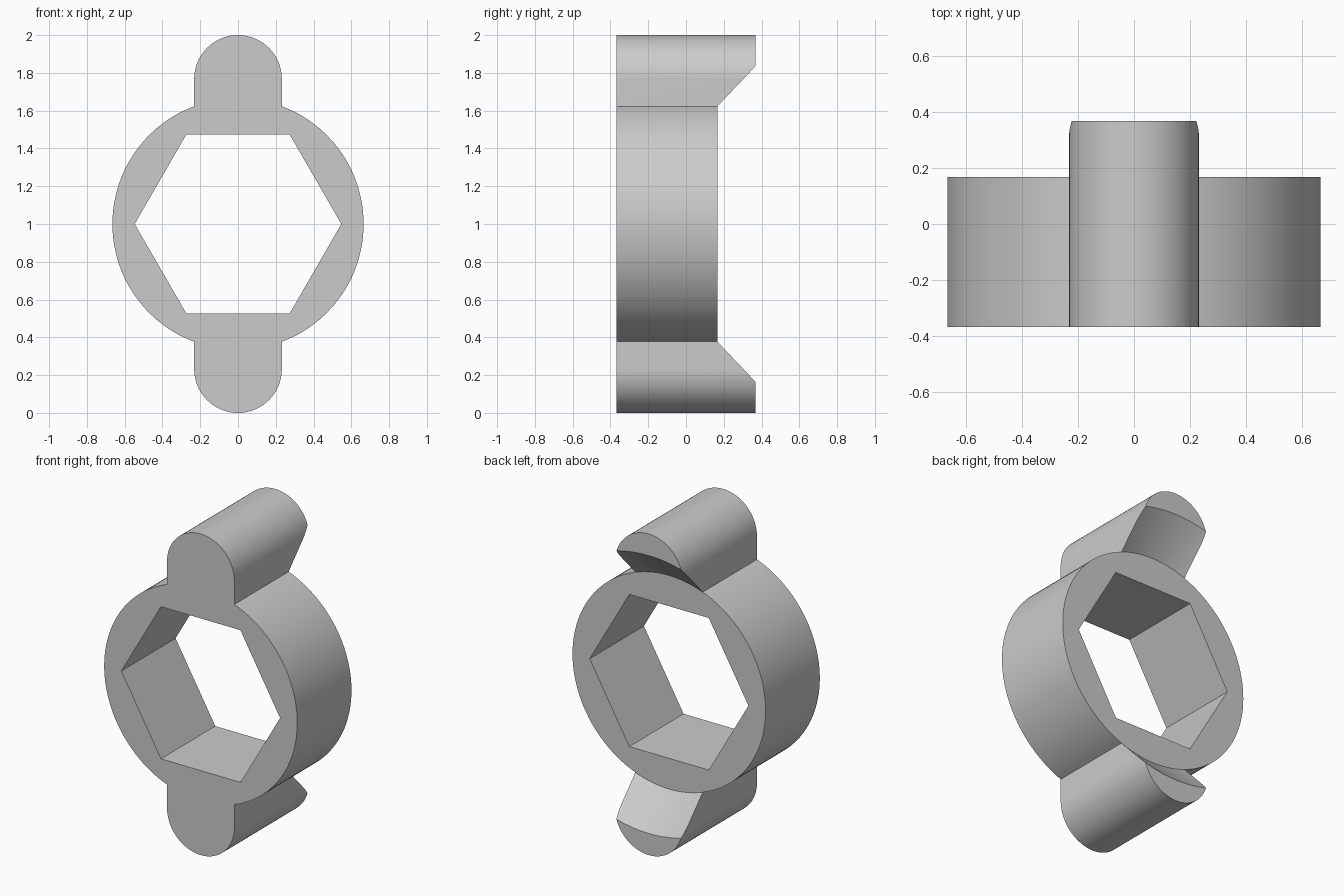
import bpy, bmesh
from math import pi, cos, sin

if "Cube" in bpy.data.objects:
    bpy.data.objects.remove(bpy.data.objects["Cube"])

FRONT, RING_BACK, LUG_BACK = -0.367, 0.167, 0.367
RING_R, HEX_R, LUG_R = 0.665, 0.547, 0.232
CENTRE_Z = 1.0

grey = bpy.data.materials.new("plain_grey")
grey.use_nodes = True
grey.diffuse_color = (0.6, 0.6, 0.6, 1)
grey.node_tree.nodes["Principled BSDF"].inputs["Base Color"].default_value = (0.6, 0.6, 0.6, 1)


def circle(radius, sides):
    return [(radius * cos(2 * pi * i / sides), radius * sin(2 * pi * i / sides))
            for i in range(sides)]


def loft(bm, outline_a, y_a, outline_b, y_b):
    """Closed solid between two matching outlines in the xz plane."""
    a = [bm.verts.new((x, y_a, z + CENTRE_Z)) for x, z in outline_a]
    b = [bm.verts.new((x, y_b, z + CENTRE_Z)) for x, z in outline_b]
    bm.faces.new(a)
    bm.faces.new(b[::-1])
    for i in range(len(a)):
        j = (i + 1) % len(a)
        bm.faces.new((a[j], a[i], b[i], b[j]))


def make(name, *solids):
    bm = bmesh.new()
    for solid in solids:
        loft(bm, *solid)
    bmesh.ops.recalc_face_normals(bm, faces=bm.faces)
    mesh = bpy.data.meshes.new(name)
    bm.to_mesh(mesh)
    bm.free()
    mesh.materials.append(grey)
    obj = bpy.data.objects.new(name, mesh)
    bpy.context.collection.objects.link(obj)
    return obj


def combine(target, tool, operation):
    bpy.context.view_layer.objects.active = target
    mod = target.modifiers.new(operation.lower(), "BOOLEAN")
    mod.operation, mod.solver, mod.object = operation, "EXACT", tool
    bpy.ops.object.modifier_apply(modifier=mod.name)
    bpy.data.objects.remove(tool)


# Round ring with a hexagonal bore
ring = make("hex_ring", (circle(RING_R, 128), FRONT, circle(RING_R, 128), RING_BACK))
bore = make("bore_cutter", (circle(HEX_R, 6), -1, circle(HEX_R, 6), 1))
combine(ring, bore, "DIFFERENCE")

# Round-ended lugs above and below, rooted inside the ring wall
arc_z = 1 - LUG_R
lug = [(-LUG_R, 0.55), (LUG_R, 0.55)]
lug += [(LUG_R * cos(pi * i / 40), arc_z + LUG_R * sin(pi * i / 40)) for i in range(41)]
opposite = [(-x, -z) for x, z in lug]
lugs = make("lugs", *[(o, FRONT, o, LUG_BACK) for o in (lug, opposite)])

# Conical relief under the overhanging lug ends
start, end = -0.01, 0.3
cone = make("cone_cutter", (circle(RING_R + start, 128), RING_BACK + start,
                            circle(RING_R + end, 128), RING_BACK + end))
combine(lugs, cone, "DIFFERENCE")
combine(ring, lugs, "UNION")

# Smooth curved walls, crisp edges
bpy.ops.object.select_all(action="DESELECT")
ring.select_set(True)
bpy.context.view_layer.objects.active = ring
bpy.ops.object.shade_smooth_by_angle(angle=pi / 9)
